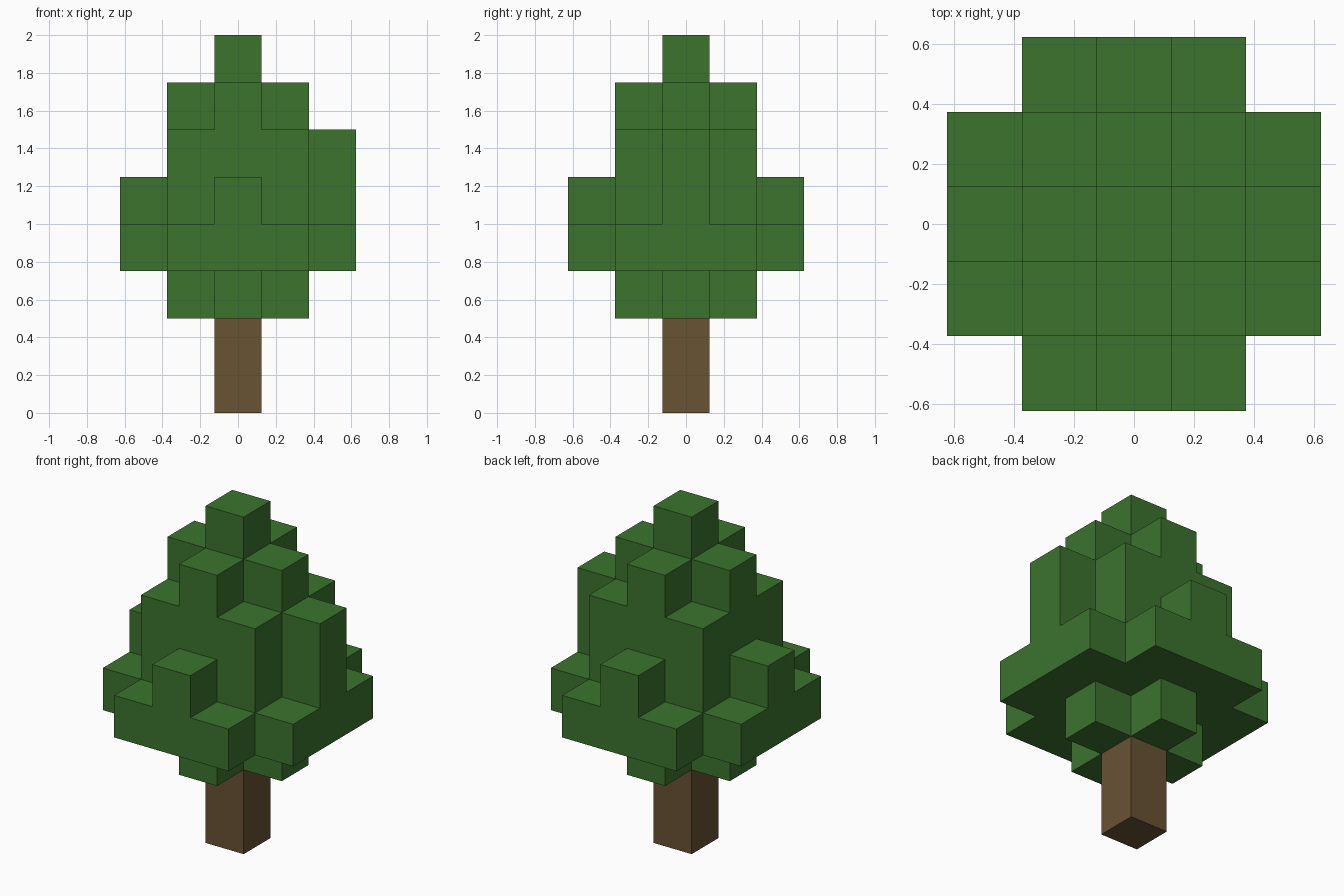
import bpy
import bmesh
from mathutils import Vector

cube = bpy.data.objects.get("Cube")
if cube:
    bpy.data.objects.remove(cube, do_unlink=True)

UNIT = 0.25  # edge of one block


def make_material(name, rgb):
    mat = bpy.data.materials.new(name)
    mat.use_nodes = True
    color = (*rgb, 1.0)
    mat.diffuse_color = color
    bsdf = next(n for n in mat.node_tree.nodes if n.type == "BSDF_PRINCIPLED")
    bsdf.inputs["Base Color"].default_value = color
    bsdf.inputs["Roughness"].default_value = 0.9
    return mat


def block_object(name, cells, mat):
    """Skin a set of grid cells with only their outer faces, merged into flat panels."""
    bm = bmesh.new()
    for cell in cells:
        center = Vector(cell) + Vector((0, 0, 0.5))
        for axis in range(3):
            for sign in (-1, 1):
                n = Vector((0, 0, 0))
                n[axis] = sign
                if tuple(int(c) for c in Vector(cell) + n) in cells:
                    continue
                u = Vector((0, 0, 0))
                u[(axis + 1) % 3] = 0.5
                v = n.cross(u)
                middle = center + n * 0.5
                corners = (-u - v, u - v, u + v, v - u)
                bm.faces.new([bm.verts.new((middle + c) * UNIT) for c in corners])
    bmesh.ops.remove_doubles(bm, verts=bm.verts, dist=0.001)
    bmesh.ops.dissolve_limit(bm, angle_limit=0.02, verts=bm.verts, edges=bm.edges)
    mesh = bpy.data.meshes.new(name)
    bm.to_mesh(mesh)
    bm.free()
    mesh.materials.append(mat)
    obj = bpy.data.objects.new(name, mesh)
    bpy.context.collection.objects.link(obj)
    return obj


def layer(z, radius, keep=lambda x, y: True):
    span = range(-radius, radius + 1)
    return {(x, y, z) for x in span for y in span if keep(x, y)}


def plus(x, y):
    return x == 0 or y == 0


def no_corners(x, y):
    return abs(x) + abs(y) < 4


leaf_green = make_material("leaf green", (0.044, 0.172, 0.027))
bark_brown = make_material("bark brown", (0.138, 0.085, 0.034))

# Trunk
block_object("trunk", {(0, 0, z) for z in range(2)}, bark_brown)

# Foliage: underside cross, wide skirt, square core, upper cross, tip
leaves = layer(2, 1, plus) | layer(3, 2, no_corners)
leaves |= layer(4, 1) | layer(5, 1)
leaves |= layer(6, 1, plus) | layer(7, 0)

# Foliage: one bump on each side, the left one taller
leaves |= {(2, 0, 4), (-2, 0, 4), (0, 2, 4), (0, -2, 4), (2, 0, 5)}
block_object("foliage", leaves, leaf_green)
